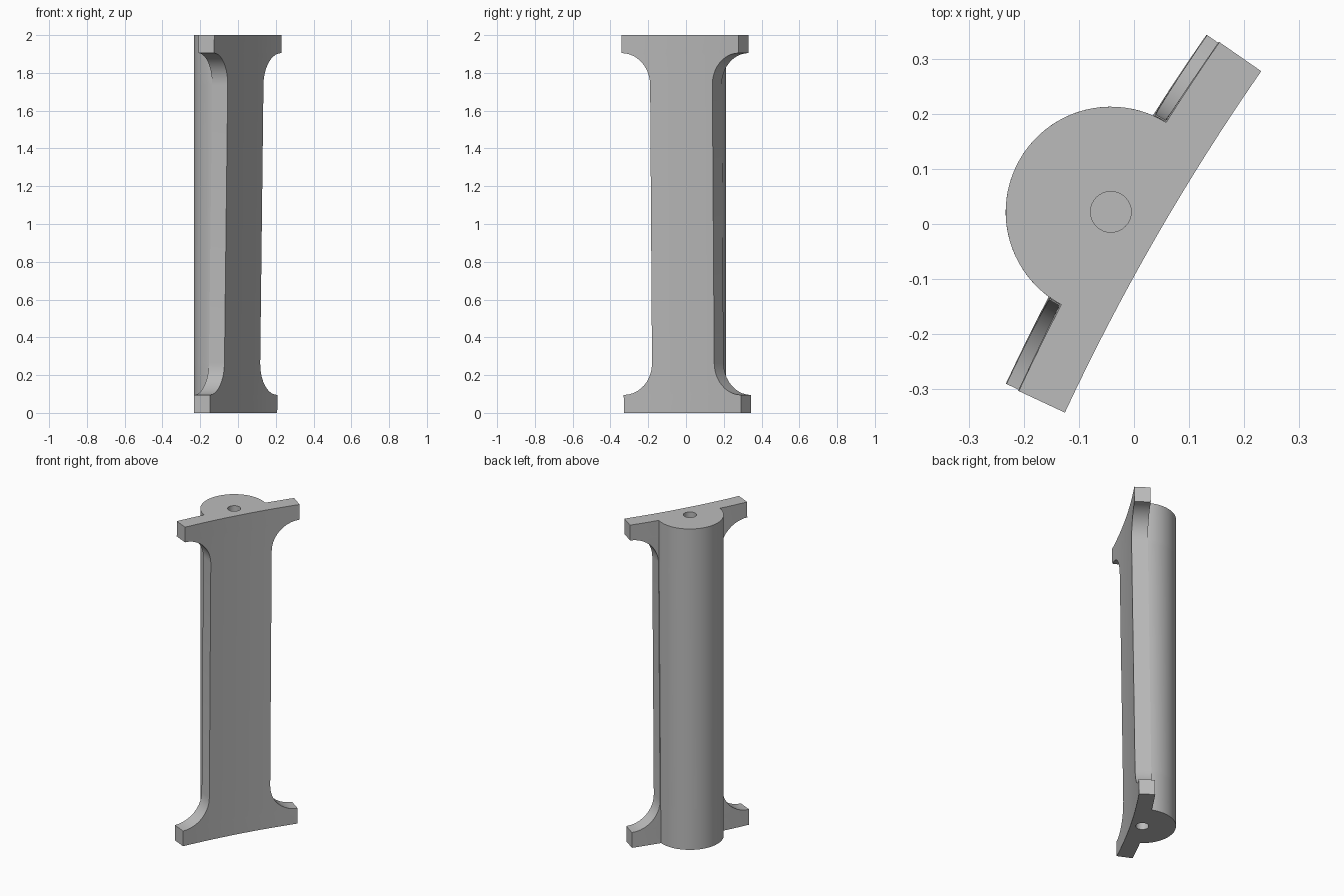
import bpy, bmesh
from math import sin, cos, asin, pi, radians
from mathutils import Matrix, Vector

cube = bpy.data.objects.get("Cube")
if cube:
    bpy.data.objects.remove(cube, do_unlink=True)

HEIGHT = 2.0
POST_R = 0.191          # round post on the back of the plate
BEND_R = 4.18           # bend radius of the plate
THICK = 0.0925
HALF_LEN, HALF_WEB = 0.358, 0.190
FLANGE = 0.095
CENTRE = Vector((-0.042, 0.022, 0))
TURN = Matrix.Rotation(radians(60.1), 4, 'Z')

grey = bpy.data.materials.new("plain grey")
grey.use_nodes = True
colour = (0.5, 0.5, 0.5, 1)
grey.diffuse_color = colour
grey.node_tree.nodes["Principled BSDF"].inputs["Base Color"].default_value = colour


def section(z, half):
    """Outline of the plate and post at one height."""
    outer = -0.067 - 0.0135 * z           # plate leans outward going up

    def bent(s, offset):
        a = s / BEND_R
        r = BEND_R + offset
        return (r * sin(a), outer - BEND_R + r * cos(a))

    # angle at which the post meets the plate's inner face
    start = asin((bent(POST_R, THICK)[1]) / POST_R)
    meet = POST_R * cos(start) * BEND_R / (BEND_R + THICK)
    pts = [bent(half * (i / 8 - 1), 0) for i in range(17)]
    arm = [half + (meet - half) * i / 4 for i in range(5)]
    pts += [bent(s, THICK) for s in arm[:-1]]
    n = 40
    for i in range(n + 1):
        a = start + (pi - 2 * start) * i / n
        pts.append((POST_R * cos(a), POST_R * sin(a)))
    pts += [bent(-s, THICK) for s in reversed(arm[:-1])]
    return [CENTRE + TURN @ Vector((s, v, 0)) + Vector((0, 0, z)) for s, v in pts]


# Heights and half widths: square flange ends with rounded fillets to the web
fillet = HALF_LEN - HALF_WEB
levels = [(0, HALF_LEN)]
for i in range(11):
    a = pi / 2 * i / 10
    levels.append((FLANGE + fillet * (1 - cos(a)), HALF_LEN - fillet * sin(a)))
levels += [(HEIGHT - z, w) for z, w in reversed(levels)]

# Bracket body lofted through the sections
bm = bmesh.new()
rings = [[bm.verts.new(p) for p in section(z, w)] for z, w in levels]
for low, high in zip(rings, rings[1:]):
    for i in range(len(low)):
        j = (i + 1) % len(low)
        bm.faces.new((low[i], low[j], high[j], high[i]))
bm.faces.new(list(reversed(rings[0])))
bm.faces.new(rings[-1])
bmesh.ops.recalc_face_normals(bm, faces=bm.faces)
mesh = bpy.data.meshes.new("bracket_body")
bm.to_mesh(mesh)
bm.free()
body = bpy.data.objects.new("bracket_body", mesh)
bpy.context.collection.objects.link(body)
mesh.materials.append(grey)

# Blind screw hole in each end of the post
for z in (0, HEIGHT):
    bpy.ops.mesh.primitive_cylinder_add(vertices=32, radius=0.037, depth=0.5,
                                        location=CENTRE + Vector((0, 0, z)))
    cutter = bpy.context.object
    cutter.name = "hole_cutter"
    cutter.hide_render = True
    cutter.data.materials.append(grey)
    cut = body.modifiers.new("screw_hole", 'BOOLEAN')
    cut.operation, cut.solver, cut.object = 'DIFFERENCE', 'EXACT', cutter
    bpy.ops.object.select_all(action='DESELECT')
    body.select_set(True)
    bpy.context.view_layer.objects.active = body
    bpy.ops.object.modifier_apply(modifier=cut.name)
    bpy.data.objects.remove(cutter, do_unlink=True)

bpy.ops.object.shade_smooth_by_angle(angle=radians(30))
